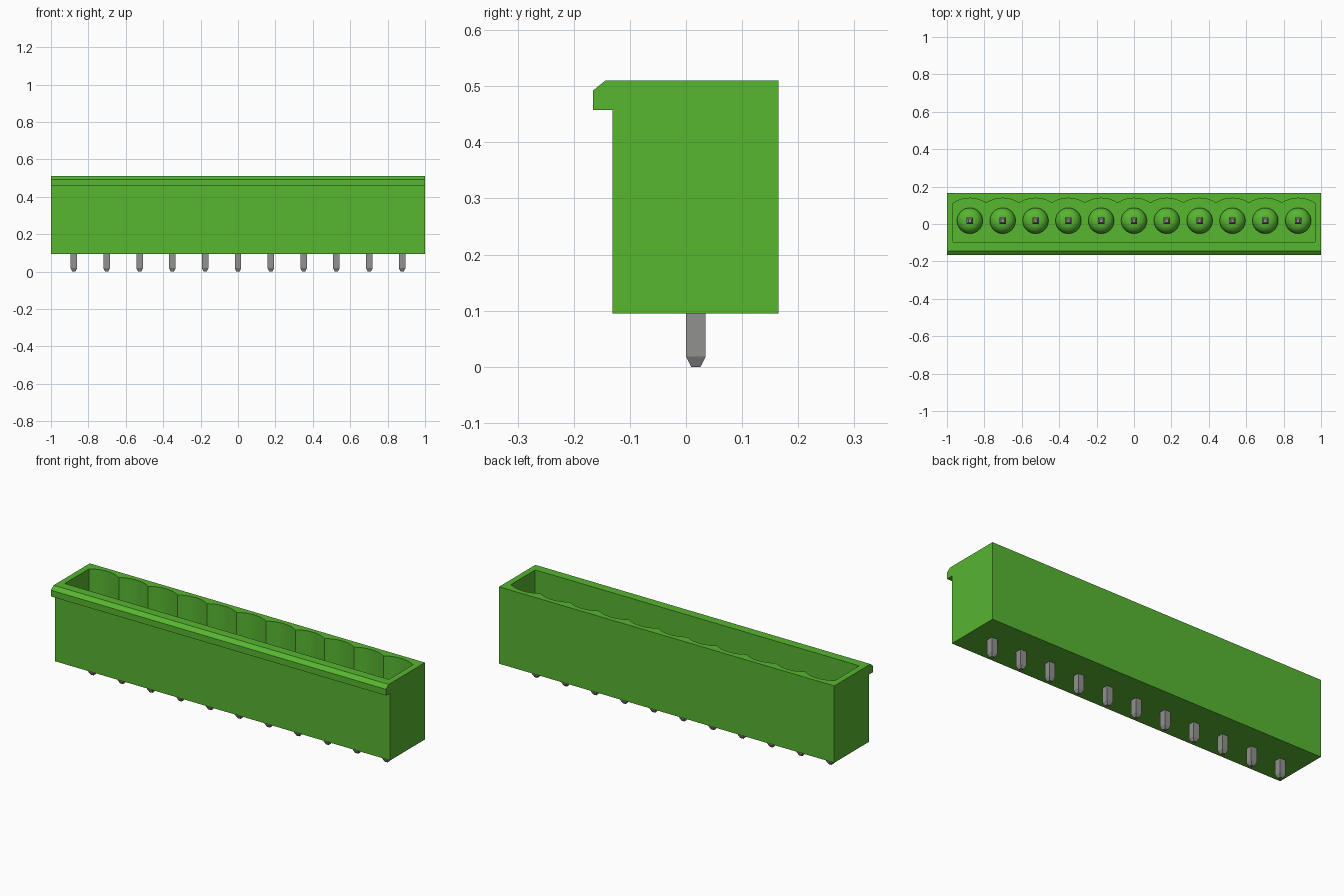
import bpy, bmesh, math
from mathutils import Matrix

cube = bpy.data.objects.get("Cube")
if cube:
    bpy.data.objects.remove(cube, do_unlink=True)

COUNT, PITCH, PIN_Y = 11, 0.1755, 0.0175
FLOOR_Z, TOP_Z = 0.21, 0.51
PIN_XS = [(i - (COUNT - 1) / 2) * PITCH for i in range(COUNT)]


def material(name, rgb):
    m = bpy.data.materials.new(name)
    m.use_nodes = True
    m.diffuse_color = (*rgb, 1)
    m.node_tree.nodes["Principled BSDF"].inputs["Base Color"].default_value = (*rgb, 1)
    return m


green = material("green plastic", (0.095, 0.465, 0.030))
metal = material("grey metal", (0.285, 0.283, 0.278))


def make_object(name, bm, mat, smooth=False):
    bmesh.ops.recalc_face_normals(bm, faces=bm.faces)
    me = bpy.data.meshes.new(name)
    bm.to_mesh(me)
    bm.free()
    me.materials.append(mat)
    ob = bpy.data.objects.new(name, me)
    bpy.context.collection.objects.link(ob)
    if smooth:
        activate(ob)
        bpy.ops.object.shade_smooth_by_angle(angle=math.radians(30))
    return ob


def activate(ob):
    bpy.ops.object.select_all(action='DESELECT')
    ob.select_set(True)
    bpy.context.view_layer.objects.active = ob


def prism(points, offset):
    """Extrude a closed outline of 3D points by an offset vector."""
    bm = bmesh.new()
    face = bm.faces.new([bm.verts.new(p) for p in points])
    ext = bmesh.ops.extrude_face_region(bm, geom=[face])
    verts = [g for g in ext["geom"] if isinstance(g, bmesh.types.BMVert)]
    bmesh.ops.translate(bm, verts=verts, vec=offset)
    return bm


# Housing: side profile with the latching lip along the front
profile = [(-0.131, 0.095), (0.165, 0.095), (0.165, TOP_Z), (-0.144, TOP_Z),
           (-0.166, 0.492), (-0.166, 0.458), (-0.131, 0.458)]
housing = make_object("housing", prism([(-1, y, z) for y, z in profile], (2, 0, 0)), green)

# Cavity cutter: straight front wall, scalloped back wall
half, cusp_y, sag, steps = 0.967, 0.112, 0.026, 10
radius = ((PITCH / 2) ** 2 + sag ** 2) / (2 * sag)
sweep = math.asin(PITCH / 2 / radius)
outline = [(-half, -0.096), (-half, cusp_y)]
for x in PIN_XS:
    for k in range(steps + 1):
        if k == 0 and x != PIN_XS[0]:
            continue
        a = -sweep + 2 * sweep * k / steps
        outline.append((x + radius * math.sin(a), cusp_y + sag - radius * (1 - math.cos(a))))
outline += [(half, cusp_y), (half, -0.096)]
cutter = make_object("cavity_cutter",
                     prism([(x, y, FLOOR_Z) for x, y in outline], (0, 0, 0.4)), green)
cutter.hide_render = True
cut = housing.modifiers.new("cavity", 'BOOLEAN')
cut.operation, cut.solver, cut.object = 'DIFFERENCE', 'EXACT', cutter
activate(housing)
bpy.ops.object.modifier_apply(modifier=cut.name)
bpy.data.objects.remove(cutter, do_unlink=True)
activate(housing)
bpy.ops.object.shade_smooth_by_angle(angle=math.radians(18))


def pin_collar(x):
    """Rounded boss on the cavity floor, lathed from a quarter-round profile."""
    r, round_r, base, top = 0.069, 0.05, FLOOR_Z - 0.005, FLOOR_Z + 0.06
    pts = [(r, base)]
    for k in range(9):
        a = math.pi / 2 * k / 8
        pts.append((r - round_r + round_r * math.cos(a), top - round_r + round_r * math.sin(a)))
    pts.append((0, top))
    bm = bmesh.new()
    vs = [bm.verts.new((px, 0, pz)) for px, pz in pts]
    edges = [bm.edges.new(pair) for pair in zip(vs, vs[1:])]
    bmesh.ops.spin(bm, geom=vs + edges, cent=(0, 0, 0), axis=(0, 0, 1),
                   angle=2 * math.pi, steps=32)
    bmesh.ops.remove_doubles(bm, verts=bm.verts, dist=1e-5)
    bmesh.ops.translate(bm, verts=bm.verts, vec=(x, PIN_Y, 0))
    return bm


def square_pin(x):
    """Square post with tapered ends."""
    bm = bmesh.new()
    rings = []
    for z, h in ((0, 0.0085), (0.018, 0.0173), (0.402, 0.0173), (0.42, 0.0085)):
        rings.append([bm.verts.new((x + sx * h, PIN_Y + sy * h, z))
                      for sx, sy in ((-1, -1), (1, -1), (1, 1), (-1, 1))])
    for lo, hi in zip(rings, rings[1:]):
        for i in range(4):
            j = (i + 1) % 4
            bm.faces.new((lo[i], lo[j], hi[j], hi[i]))
    bm.faces.new(rings[0])
    bm.faces.new(rings[-1])
    return bm


# Contacts along the row
for n, x in enumerate(PIN_XS, 1):
    make_object(f"pin_collar_{n}", pin_collar(x), green, smooth=True)
    make_object(f"pin_{n}", square_pin(x), metal)
